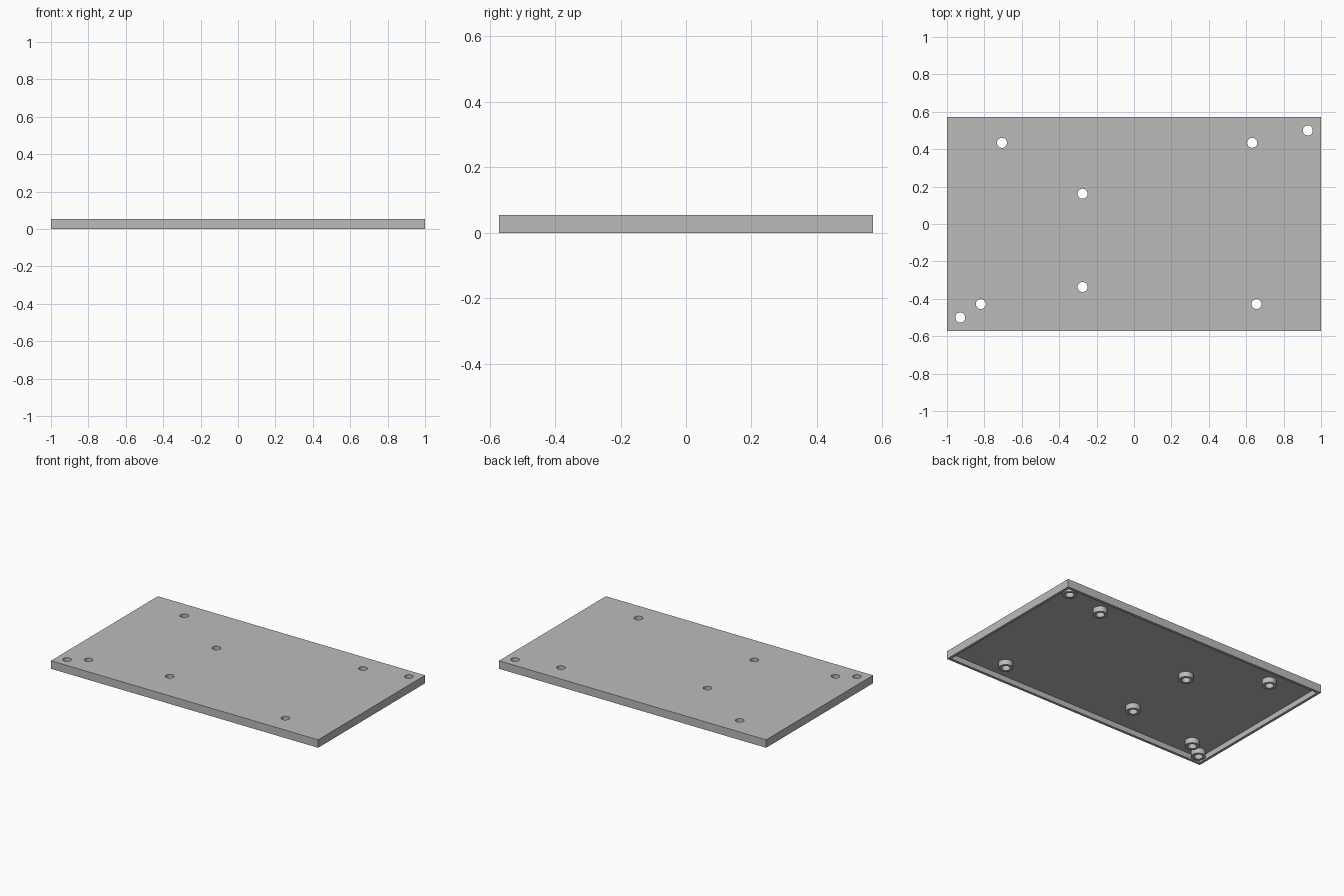
import bpy
import bmesh
import math
from mathutils import Matrix, Vector

cube = bpy.data.objects.get("Cube")
if cube:
    bpy.data.objects.remove(cube, do_unlink=True)

LENGTH, WIDTH, HEIGHT = 2.0, 1.143, 0.054
WALL = 0.018          # rim and plate thickness
BOSS_R, HOLE_R = 0.0446, 0.0268
SIDES = 32

# Screw positions: two lid corners, then the board mounting pattern
SCREWS = [(0.929, 0.5), (-0.929, -0.5),
          (0.655, -0.428), (0.632, 0.434),
          (-0.706, 0.434), (-0.819, -0.428),
          (-0.275, -0.337), (-0.275, 0.162)]

grey = bpy.data.materials.new("plain grey")
grey.use_nodes = True
colour = (0.5, 0.5, 0.5, 1)
grey.diffuse_color = colour
grey.node_tree.nodes["Principled BSDF"].inputs["Base Color"].default_value = colour


def finish(name, bm):
    mesh = bpy.data.meshes.new(name)
    bm.to_mesh(mesh)
    bm.free()
    mesh.materials.append(grey)
    obj = bpy.data.objects.new(name, mesh)
    bpy.context.collection.objects.link(obj)
    return obj


def box(name, size_x, size_y, z0, z1):
    bm = bmesh.new()
    place = Matrix.Translation((0, 0, (z0 + z1) / 2))
    scale = Matrix.Diagonal(Vector((size_x, size_y, z1 - z0, 1)))
    bmesh.ops.create_cube(bm, size=1, matrix=place @ scale)
    return finish(name, bm)


def posts(name, radius, z0, z1):
    bm = bmesh.new()
    for x, y in SCREWS:
        bmesh.ops.create_cone(bm, cap_ends=True, segments=SIDES,
                              radius1=radius, radius2=radius, depth=z1 - z0,
                              matrix=Matrix.Translation((x, y, (z0 + z1) / 2)))
    return finish(name, bm)


def combine(target, tool, operation):
    mod = target.modifiers.new(tool.name, "BOOLEAN")
    mod.object = tool
    mod.operation = operation
    mod.solver = "EXACT"
    tool.hide_render = True
    bpy.context.view_layer.objects.active = target
    bpy.ops.object.modifier_apply(modifier=mod.name)
    bpy.data.objects.remove(tool, do_unlink=True)


# Shallow lid, hollowed from below, with drilled screw bosses
lid = box("base_plate", LENGTH, WIDTH, 0, HEIGHT)
combine(lid, box("cavity", LENGTH - 2 * WALL, WIDTH - 2 * WALL,
                 -0.1, HEIGHT - WALL), "DIFFERENCE")
combine(lid, posts("screw_bosses", BOSS_R, 0, HEIGHT - WALL / 2), "UNION")
combine(lid, posts("screw_holes", HOLE_R, -0.1, HEIGHT + 0.1), "DIFFERENCE")

# Smooth the round walls, keep every other edge sharp
bpy.ops.object.select_all(action="DESELECT")
lid.select_set(True)
bpy.context.view_layer.objects.active = lid
bpy.ops.object.shade_smooth_by_angle(angle=math.radians(30))
